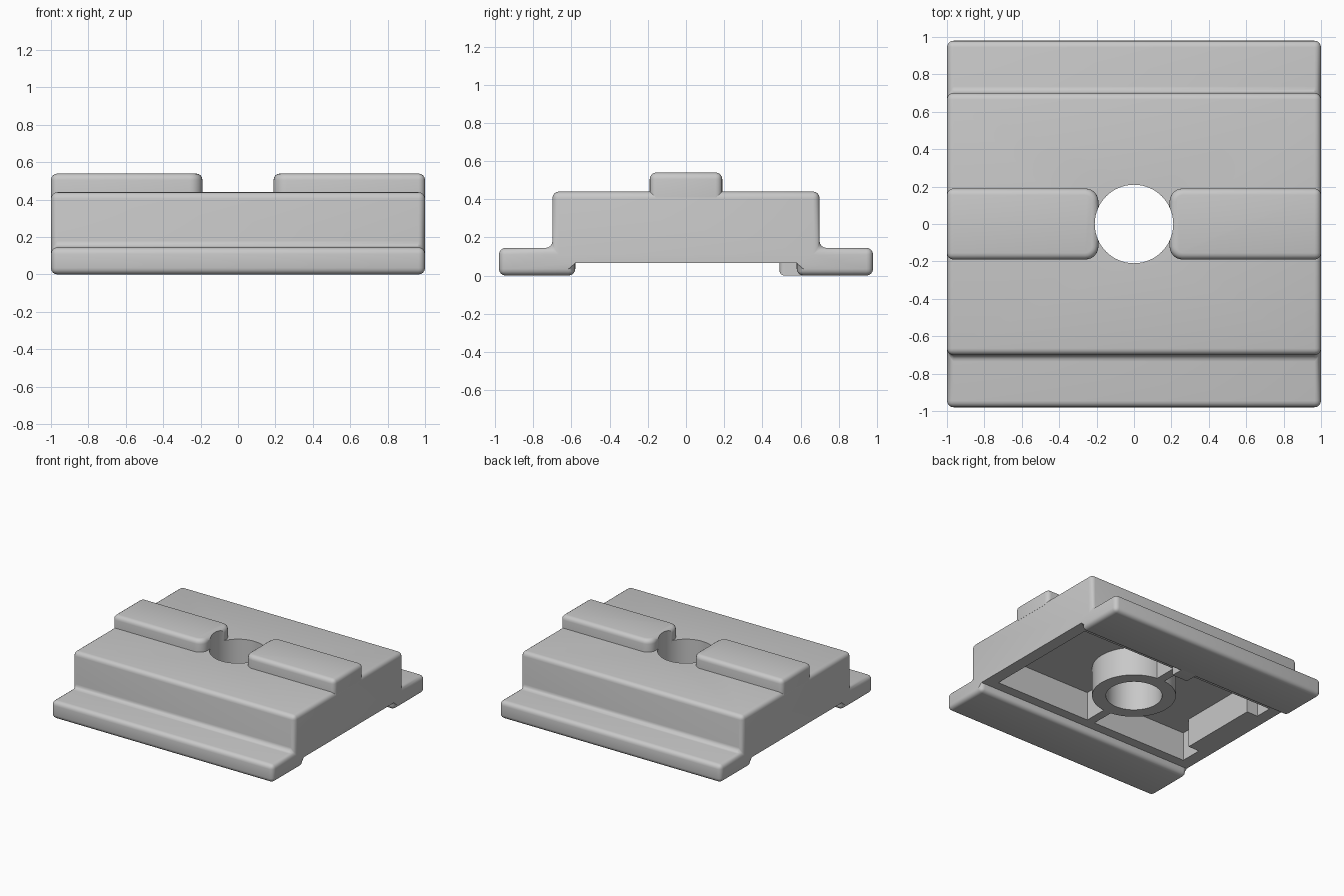
import bpy, bmesh
from math import radians
from mathutils import Matrix, Vector

old = bpy.data.objects.get("Cube")
if old:
    bpy.data.objects.remove(old, do_unlink=True)

# Single material
grey = bpy.data.materials.new("light grey")
grey.use_nodes = True
colour = (0.58, 0.58, 0.58, 1)
grey.diffuse_color = colour
grey.node_tree.nodes["Principled BSDF"].inputs["Base Color"].default_value = colour

UNDERSIDE, ROOF, HOLE_R = 0.065, 0.30, 0.21


def finish(name, bm):
    bmesh.ops.recalc_face_normals(bm, faces=bm.faces)
    mesh = bpy.data.meshes.new(name)
    bm.to_mesh(mesh)
    bm.free()
    mesh.materials.append(grey)
    obj = bpy.data.objects.new(name, mesh)
    bpy.context.collection.objects.link(obj)
    return obj


def round_edges(bm, edges, width, segments=4):
    bmesh.ops.bevel(bm, geom=list(edges), offset=width, segments=segments,
                    profile=0.5, affect='EDGES', clamp_overlap=True)


def box_bm(x, y, z):
    """Box from (low, high) pairs on each axis."""
    bm = bmesh.new()
    bmesh.ops.create_cube(bm, size=1)
    spans = (x, y, z)
    for v in bm.verts:
        v.co = Vector([s[0] if c < 0 else s[1] for c, s in zip(v.co, spans)])
    return bm


def box(name, x, y, z):
    return finish(name, box_bm(x, y, z))


def cylinder(name, radius, low, high):
    bm = bmesh.new()
    bmesh.ops.create_cone(bm, cap_ends=True, segments=64, radius1=radius, radius2=radius,
                          depth=high - low,
                          matrix=Matrix.Translation((0, 0, (low + high) / 2)))
    return finish(name, bm)


def combine(target, tool, operation):
    """Apply a boolean and remove the tool."""
    tool.hide_render = True
    mod = target.modifiers.new("combine", 'BOOLEAN')
    mod.operation, mod.solver, mod.object = operation, 'EXACT', tool
    bpy.context.view_layer.objects.active = target
    bpy.ops.object.modifier_apply(modifier=mod.name)
    bpy.data.objects.remove(tool, do_unlink=True)


def smooth(obj):
    bpy.ops.object.select_all(action='DESELECT')
    obj.select_set(True)
    bpy.context.view_layer.objects.active = obj
    bpy.ops.object.shade_smooth_by_angle(angle=radians(30))


# Stepped body with a foot along the front and back
half = [(0.58, UNDERSIDE), (0.58, 0), (0.98, 0), (0.98, 0.145), (0.70, 0.145), (0.70, 0.44)]
profile = half + [(-y, z) for y, z in reversed(half)]
bm = bmesh.new()
face = bm.faces.new([bm.verts.new((-1, y, z)) for y, z in profile])
swept = bmesh.ops.extrude_face_region(bm, geom=[face])["geom"]
bmesh.ops.translate(bm, vec=(2, 0, 0), verts=[g for g in swept if isinstance(g, bmesh.types.BMVert)])
bmesh.ops.recalc_face_normals(bm, faces=bm.faces)
round_edges(bm, [e for e in bm.edges
                 if not all(abs(v.co.z - UNDERSIDE) < 0.001 for v in e.verts)], 0.035)
body = finish("stepped_body", bm)

# Hollow underside with a central tube, cross web and end block
combine(body, box("cavity_cutter", (-0.9, 0.9), (-0.5, 0.5), (-0.1, ROOF)), 'DIFFERENCE')
combine(body, box("cross_web", (-0.035, 0.035), (-0.52, 0.52), (UNDERSIDE, ROOF + 0.03)), 'UNION')
combine(body, box("end_block", (-0.92, -0.8), (-0.32, 0.36), (UNDERSIDE, ROOF + 0.03)), 'UNION')
combine(body, cylinder("tube", 0.313, UNDERSIDE, ROOF + 0.03), 'UNION')
combine(body, cylinder("hole_cutter", HOLE_R, -0.2, 0.8), 'DIFFERENCE')
smooth(body)

# Small locating nub inside the back foot
bm = box_bm((-0.09, 0.05), (0.49, 0.62), (0.0, UNDERSIDE + 0.01))
round_edges(bm, [e for e in bm.edges if min(v.co.z for v in e.verts) < 0.01
                 and all(v.co.y < 0.5 for v in e.verts)], 0.025)
smooth(finish("locating_nub", bm))

# Raised ribs either side of the hole
for side, name in ((1, "left_rib"), (-1, "right_rib")):
    bm = box_bm((0.19, 1.0), (-0.19, 0.19), (0.41, 0.54))
    round_edges(bm, [e for e in bm.edges if all(v.co.x < 0.2 for v in e.verts)
                     and abs(e.verts[0].co.z - e.verts[1].co.z) > 0.1], 0.07, 6)
    round_edges(bm, [e for e in bm.edges if all(v.co.z > 0.5 for v in e.verts)
                     or (all(v.co.x > 0.9 for v in e.verts)
                         and abs(e.verts[0].co.z - e.verts[1].co.z) > 0.1)], 0.035)
    for v in bm.verts:
        v.co.x *= side
    rib = finish(name, bm)
    combine(rib, cylinder("rib_cutter", HOLE_R, 0.2, 0.8), 'DIFFERENCE')
    smooth(rib)
